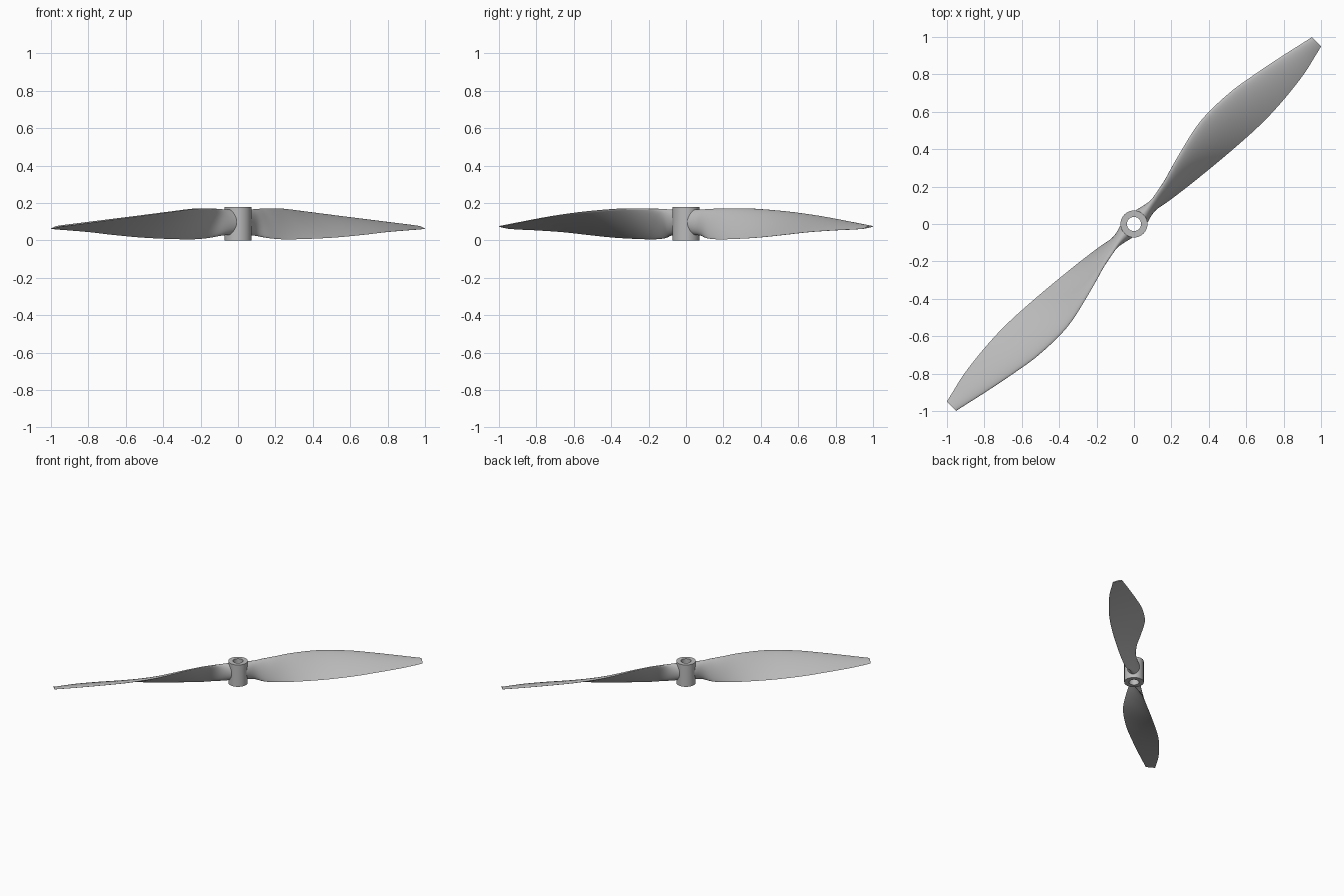
import bpy, bmesh, math
from mathutils import Vector

cube = bpy.data.objects.get("Cube")
if cube:
    bpy.data.objects.remove(cube, do_unlink=True)

grey = bpy.data.materials.new("plain grey")
grey.use_nodes = True
colour = (0.5, 0.5, 0.5, 1)
grey.diffuse_color = colour
grey.node_tree.nodes["Principled BSDF"].inputs["Base Color"].default_value = colour


def finish(name, bm, angle):
    bmesh.ops.recalc_face_normals(bm, faces=bm.faces)
    mesh = bpy.data.meshes.new(name)
    bm.to_mesh(mesh)
    bm.free()
    mesh.materials.append(grey)
    obj = bpy.data.objects.new(name, mesh)
    bpy.context.collection.objects.link(obj)
    bpy.ops.object.select_all(action='DESELECT')
    obj.select_set(True)
    bpy.context.view_layer.objects.active = obj
    bpy.ops.object.shade_smooth_by_angle(angle=math.radians(angle))
    return obj


def bridge(bm, a, b):
    n = len(a)
    for i in range(n):
        j = (i + 1) % n
        bm.faces.new((a[i], a[j], b[j], b[i]))


# Hub: a tube made by turning a rectangular profile
bm = bmesh.new()
SIDES = 64
rings = []
for r, z in ((0.072, 0), (0.072, 0.178), (0.038, 0.178), (0.038, 0)):
    rings.append([bm.verts.new((r * math.cos(t), r * math.sin(t), z))
                  for t in (math.tau * i / SIDES for i in range(SIDES))])
for k in range(4):
    bridge(bm, rings[k], rings[(k + 1) % 4])
finish("hub", bm, 30)

# Blade stations: radius, leading edge (across, height),
# trailing edge (across, height), thickness, roundness of the section
STATIONS = [
    (0.05, 0.0, 0.165, 0.0, 0.03, 0.095, 1),
    (0.12, 0.012, 0.166, -0.008, 0.025, 0.06, 0.9),
    (0.19, 0.03, 0.168, -0.036, 0.012, 0.038, 0.5),
    (0.28, 0.05, 0.169, -0.052, 0.005, 0.03, 0.2),
    (0.43, 0.093, 0.166, -0.07, 0.006, 0.026, 0),
    (0.64, 0.138, 0.15, -0.09, 0.014, 0.024, 0),
    (0.85, 0.136, 0.13, -0.102, 0.029, 0.021, 0),
    (1.02, 0.11, 0.112, -0.097, 0.043, 0.018, 0),
    (1.2, 0.074, 0.092, -0.077, 0.053, 0.015, 0),
    (1.32, 0.047, 0.079, -0.05, 0.058, 0.012, 0),
    (1.379, 0.034, 0.073, -0.036, 0.062, 0.009, 0),
]


def smooth(p0, p1, p2, p3, t):
    return [b + t / 2 * (c - a + t * (2 * a - 5 * b + 4 * c - d + t * (3 * (b - c) + d - a)))
            for a, b, c, d in zip(p0, p1, p2, p3)]


def section(row, count=32):
    u, lv, lz, tv, tz, thick, rounded = row
    lead, trail = Vector((lv, lz)), Vector((tv, tz))
    chord = trail - lead
    up = Vector((chord.y, -chord.x)).normalized()
    points = []
    for i in range(count):
        a = math.tau * i / count
        f = (1 - math.cos(a)) / 2
        oval = math.sin(a) / 2
        # Flat-bottomed aerofoil with a round nose and a thin tail
        bulge = 2.3 * math.sqrt(f) * (1 - f) + 0.25 * f * (1 - f)
        foil = bulge * 0.9 + 0.06 if a <= math.pi else -0.1 * abs(math.sin(a))
        h = thick * (rounded * oval + (1 - rounded) * foil)
        v, z = lead + chord * f + up * h
        points.append((u, v, z))
    return points


def blade(name, turn):
    bm = bmesh.new()
    c, s = math.cos(turn), math.sin(turn)
    rows = []
    last = len(STATIONS) - 1
    for k in range(last):
        four = [STATIONS[min(max(k + d, 0), last)] for d in (-1, 0, 1, 2)]
        rows += [smooth(*four, t / 5) for t in range(5)]
    rows.append(STATIONS[-1])
    loops = [[bm.verts.new((u * c - v * s, u * s + v * c, z))
              for u, v, z in section(row)] for row in rows]
    for a, b in zip(loops, loops[1:]):
        bridge(bm, a, b)
    bm.faces.new(loops[0])
    bm.faces.new(loops[-1])
    finish(name, bm, 50)


# Two blades on the diagonal, half a turn apart
blade("left_blade", math.pi / 4)
blade("right_blade", math.pi * 5 / 4)
